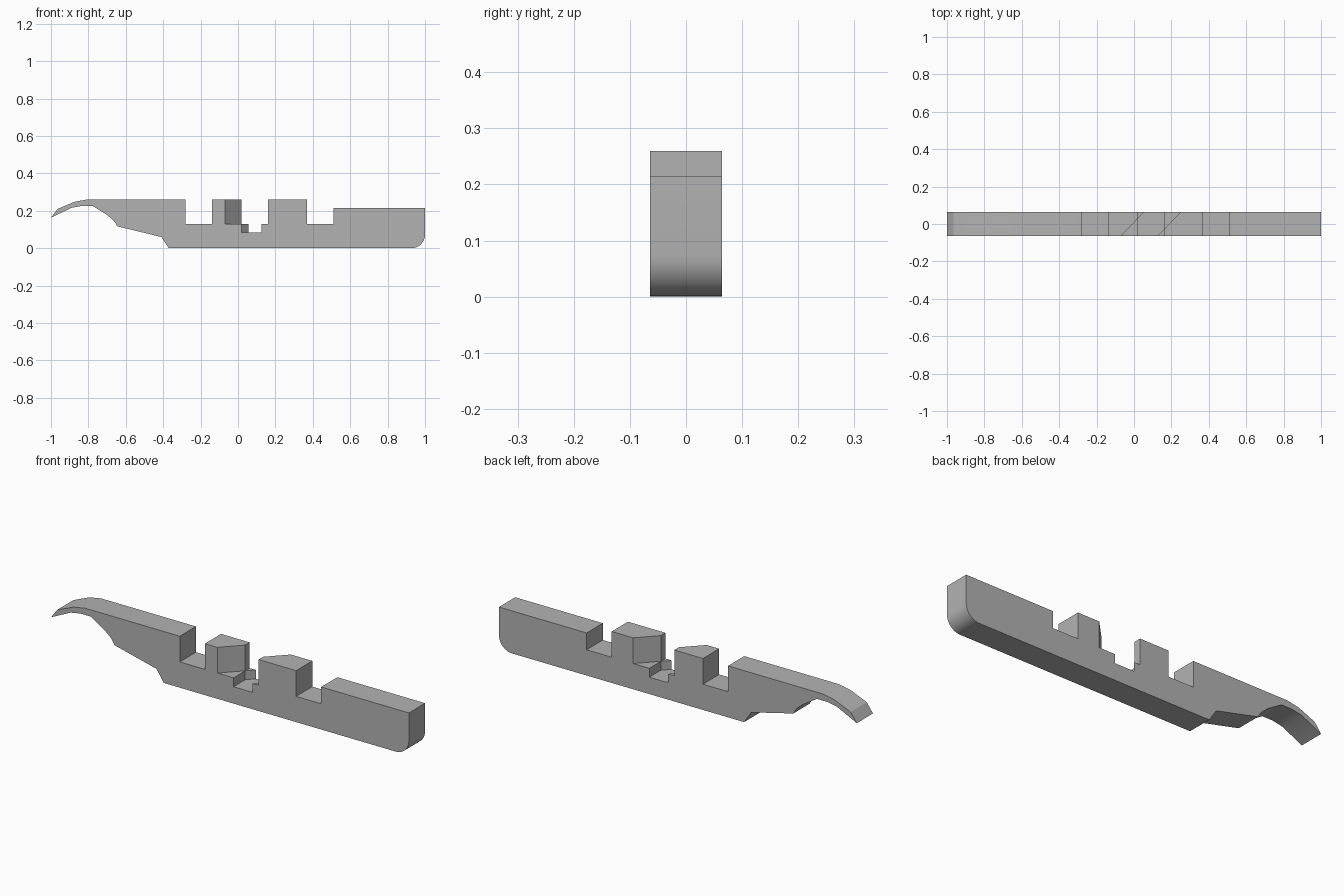
import bpy, bmesh, math
from mathutils import Vector

cube = bpy.data.objects.get("Cube")
if cube:
    bpy.data.objects.remove(cube, do_unlink=True)

HALF = 0.0645                 # half thickness
TOP, REAR_TOP = 0.26, 0.215   # heights of the two upper edges
FLOOR, SLOT = 0.13, 0.085     # notch floor and deeper slot floor
OVER = 0.03                   # cutter overshoot

grey = bpy.data.materials.new("plain_grey")
grey.use_nodes = True
COLOUR = (0.45, 0.45, 0.45, 1)
grey.diffuse_color = COLOUR
grey.node_tree.nodes["Principled BSDF"].inputs["Base Color"].default_value = COLOUR


def prism(name, points, offset):
    """Extrude a closed outline of 3D points along offset."""
    bm = bmesh.new()
    face = bm.faces.new([bm.verts.new(p) for p in points])
    ext = bmesh.ops.extrude_face_region(bm, geom=[face])
    moved = [g for g in ext["geom"] if isinstance(g, bmesh.types.BMVert)]
    bmesh.ops.translate(bm, verts=moved, vec=Vector(offset))
    bmesh.ops.recalc_face_normals(bm, faces=bm.faces)
    mesh = bpy.data.meshes.new(name)
    bm.to_mesh(mesh)
    bm.free()
    mesh.materials.append(grey)
    obj = bpy.data.objects.new(name, mesh)
    bpy.context.collection.objects.link(obj)
    return obj


# Side outline: curved tip, stepped belly, rounded heel, two square notches
R = 0.073
belly = [(-1, 0.163), (-0.89, 0.216), (-0.835, 0.226), (-0.777, 0.226),
         (-0.7, 0.178), (-0.663, 0.146), (-0.645, 0.117), (-0.41, 0.06), (-0.37, 0)]
heel = [(1 - R + R * math.sin(a), R - R * math.cos(a))
        for a in (math.pi / 2 * i / 8 for i in range(9))]
upper = [(1, REAR_TOP), (0.51, REAR_TOP), (0.51, FLOOR), (0.37, FLOOR), (0.37, TOP),
         (-0.14, TOP), (-0.14, FLOOR), (-0.28, FLOOR), (-0.28, TOP)]
tip = [(-0.81, TOP), (-0.875, 0.248), (-0.965, 0.21)]
bar = prism("notched_bar", [(x, -HALF, z) for x, z in belly + heel + upper + tip],
            (0, 2 * HALF, 0))

# Diagonal crossing slot; half outlines are turned 180 degrees about MID
MID = 0.09
LEFT, SLOPE = 0.02, 0.125 / (2 * HALF)
BEND = (LEFT + 0.0075) / SLOPE
Y = HALF + OVER


def diagonal(y):
    return -0.0075 + SLOPE * y


def turned(half):
    return half + [(2 * MID - x, -y) for x, y in half]


wide = turned([(diagonal(-Y), -Y), (LEFT, BEND), (LEFT, Y)][::-1])
narrow = turned([(LEFT, -Y), (LEFT, BEND), (diagonal(Y), Y)][::-1])

for name, outline, floor in (("wide_slot_cutter", wide, FLOOR),
                             ("deep_slot_cutter", narrow, SLOT)):
    cutter = prism(name, [(x, y, floor) for x, y in outline], (0, 0, TOP + OVER - floor))
    cutter.hide_render = True
    mod = bar.modifiers.new(name, "BOOLEAN")
    mod.operation = "DIFFERENCE"
    mod.solver = "EXACT"
    mod.object = cutter
    bpy.context.view_layer.objects.active = bar
    bpy.ops.object.modifier_apply(modifier=mod.name)
    bpy.data.objects.remove(cutter, do_unlink=True)

# Smooth the heel and tip curves, keep corners crisp
bpy.ops.object.select_all(action="DESELECT")
bar.select_set(True)
bpy.context.view_layer.objects.active = bar
bpy.ops.object.shade_smooth_by_angle(angle=math.radians(30))
